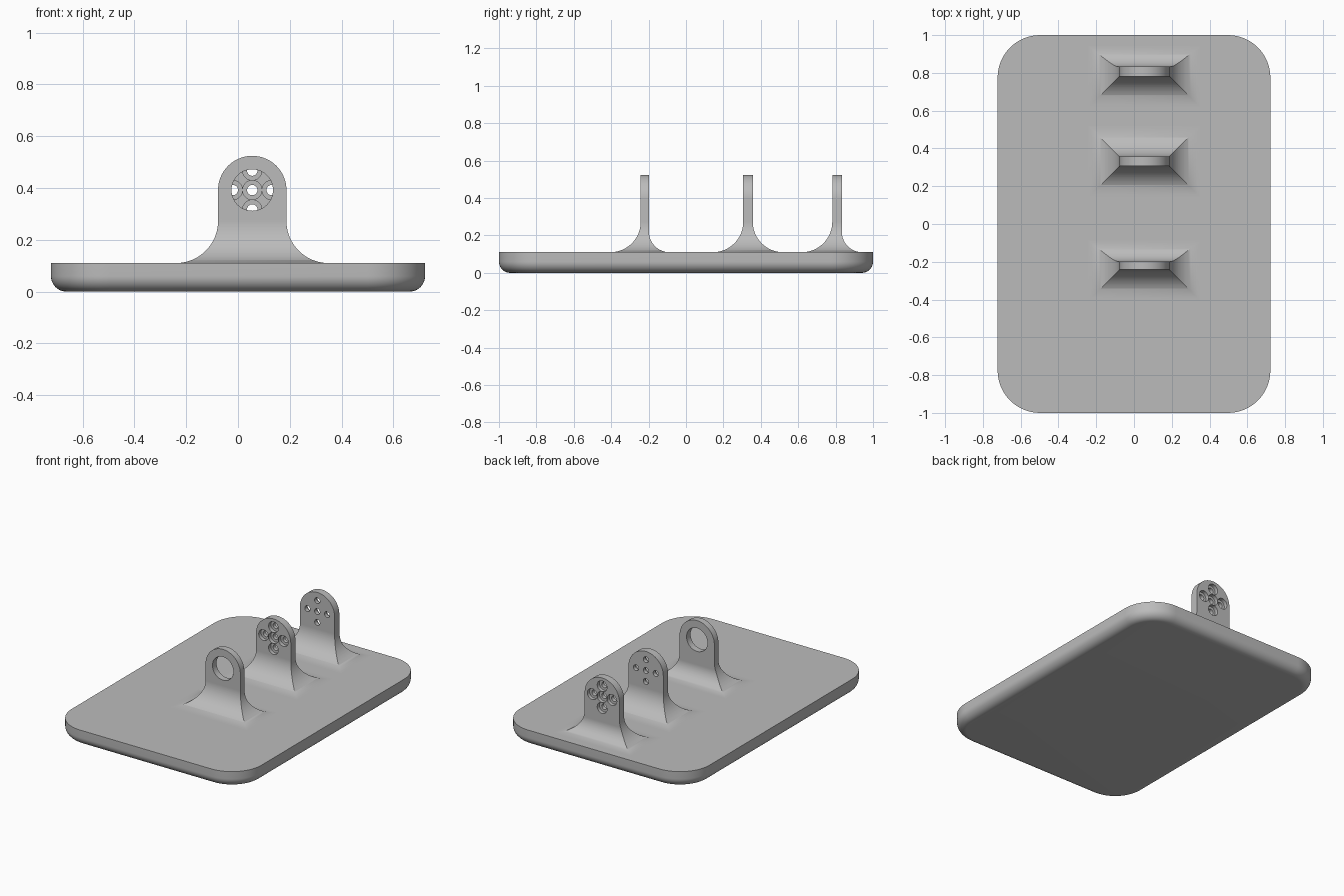
import bpy, bmesh, math
from math import sin, cos, pi, sqrt

cube = bpy.data.objects.get("Cube")
if cube:
    bpy.data.objects.remove(cube, do_unlink=True)

GREY = bpy.data.materials.new("plain_grey")
GREY.use_nodes = True
GREY.diffuse_color = (0.5, 0.5, 0.5, 1)
GREY.node_tree.nodes["Principled BSDF"].inputs["Base Color"].default_value = (0.5, 0.5, 0.5, 1)

PLATE_TOP = 0.11
CX, HALF_W, ARCH_Z = 0.055, 0.132, 0.392


def loft(name, rings):
    """Skin a stack of closed rings and cap both ends."""
    bm = bmesh.new()
    loops = [[bm.verts.new(p) for p in ring] for ring in rings]
    n = len(loops[0])
    for a, b in zip(loops, loops[1:]):
        for i in range(n):
            j = (i + 1) % n
            bm.faces.new((a[i], a[j], b[j], b[i]))
    bm.faces.new(loops[0][::-1])
    bm.faces.new(loops[-1])
    bmesh.ops.remove_doubles(bm, verts=bm.verts, dist=1e-5)
    bmesh.ops.recalc_face_normals(bm, faces=bm.faces)
    mesh = bpy.data.meshes.new(name)
    bm.to_mesh(mesh)
    bm.free()
    mesh.materials.append(GREY)
    obj = bpy.data.objects.new(name, mesh)
    bpy.context.collection.objects.link(obj)
    return obj


def smooth(obj):
    bpy.ops.object.select_all(action='DESELECT')
    obj.select_set(True)
    bpy.context.view_layer.objects.active = obj
    bpy.ops.object.shade_smooth_by_angle(angle=math.radians(30))


def rounded_rect(hx, hy, r, z, steps=16):
    pts = []
    for k, (sx, sy) in enumerate([(1, 1), (-1, 1), (-1, -1), (1, -1)]):
        for i in range(steps + 1):
            a = (k + i / steps) * pi / 2
            pts.append((sx * (hx - r) + r * cos(a), sy * (hy - r) + r * sin(a), z))
    return pts


def flare(z, r):
    """Outward reach of a concave fillet of radius r at height z."""
    h = z - PLATE_TOP
    return 0 if h >= r else r - sqrt(r * r - (r - max(h, 0)) ** 2)


def bracket(name, y0, y1, r_back, holes, r=0.163):
    def ring(z, half):
        x = half + flare(z, r)
        ya, yb = y0 - flare(z, r), y1 + flare(z, r_back)
        return [(CX - x, ya, z), (CX + x, ya, z), (CX + x, yb, z), (CX - x, yb, z)]

    # flared foot, straight stem, then a half-round head
    heights = {PLATE_TOP + r * (1 - cos(i / 20 * pi / 2)) for i in range(21)}
    heights |= {PLATE_TOP + r * sin(i / 20 * pi / 2) for i in range(21)}
    heights.add(PLATE_TOP + r_back)
    levels = [PLATE_TOP - 0.01] + sorted(heights)
    rings = [ring(z, HALF_W) for z in levels]
    for i in range(25):
        a = i / 24 * pi / 2
        rings.append(ring(ARCH_Z + HALF_W * sin(a), HALF_W * max(cos(a), 0.004)))
    obj = loft(name, rings)

    # drilled holes: (x offset, z offset, radius, start y, end y)
    for k, (dx, dz, rad, ya, yb) in enumerate(holes):
        circle = [(CX + dx + rad * cos(t * pi / 20), ARCH_Z + dz + rad * sin(t * pi / 20))
                  for t in range(40)]
        cutter = loft("hole_cutter", [[(x, y, z) for x, z in circle] for y in (ya, yb)])
        mod = obj.modifiers.new("hole", 'BOOLEAN')
        mod.operation, mod.solver, mod.object = 'DIFFERENCE', 'EXACT', cutter
        bpy.context.view_layer.objects.active = obj
        bpy.ops.object.modifier_apply(modifier=mod.name)
        bpy.data.objects.remove(cutter, do_unlink=True)
    smooth(obj)


def bolt_holes(y0, y1, bore_start, bore_end):
    """Five counterbored holes in a cross."""
    d = 0.075
    spots = [(0, 0), (d, 0), (-d, 0), (0, d), (0, -d)]
    return ([(x, z, 0.037, bore_start, bore_end) for x, z in spots] +
            [(x, z, 0.02, y0 - 0.05, y1 + 0.05) for x, z in spots])


# base plate with a rounded lower edge
E = 0.06
plate_rings = []
for i in range(13):
    a = i / 12 * pi / 2
    inset = E * (1 - sin(a))
    plate_rings.append(rounded_rect(0.722 - inset, 1 - inset, 0.225 - inset, E * (1 - cos(a))))
plate_rings.append(rounded_rect(0.722, 1, 0.225, PLATE_TOP))
smooth(loft("base_plate", plate_rings))

# three upright brackets
bracket("front_ring_bracket", -0.242, -0.198, 0.11, [(0, 0, 0.08, -0.4, 0)])
bracket("middle_bolt_bracket", 0.306, 0.357, 0.163, bolt_holes(0.306, 0.357, 0.25, 0.331))
bracket("rear_bolt_bracket", 0.782, 0.833, 0.11, bolt_holes(0.782, 0.833, 0.808, 0.9))
